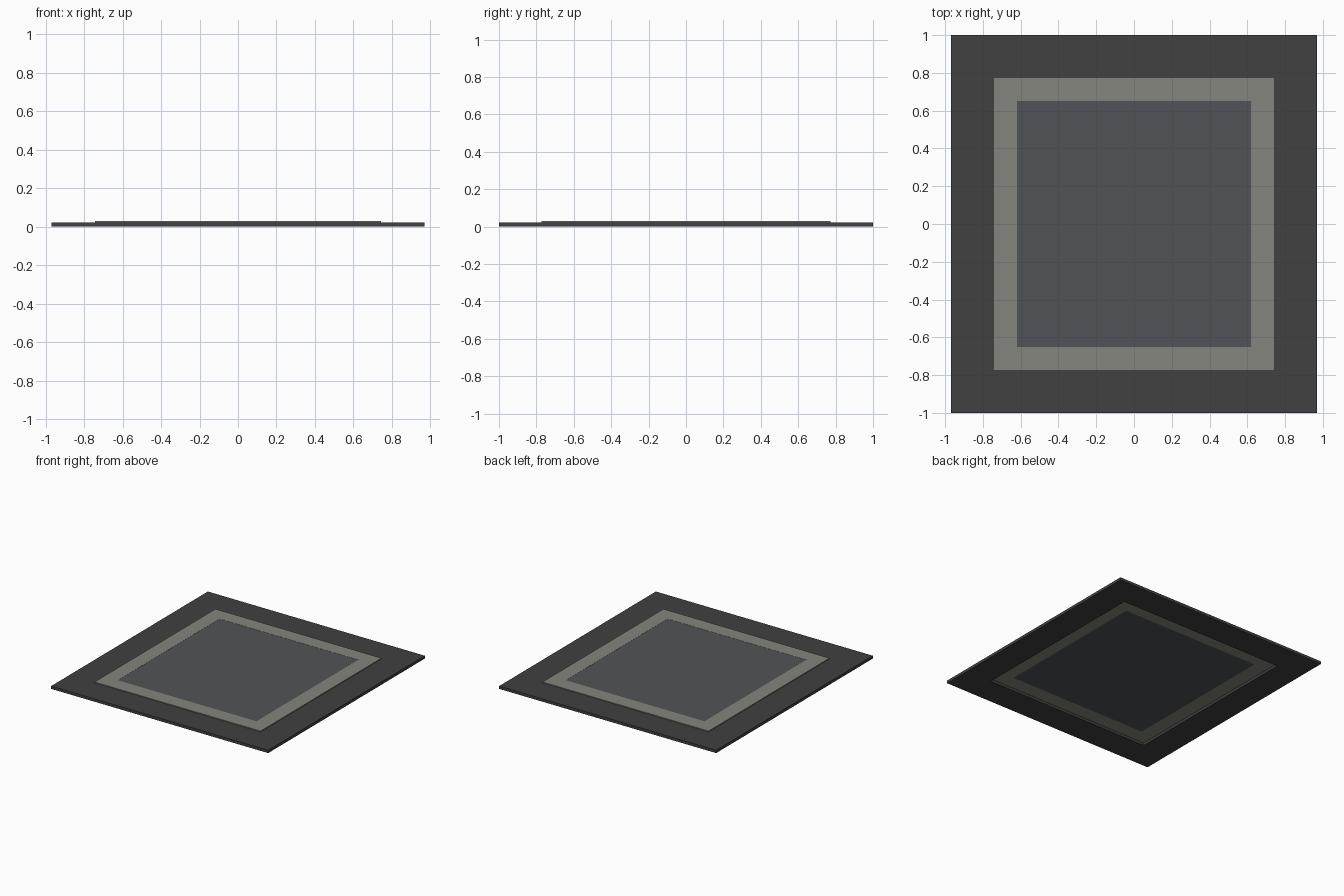
import bpy, bmesh

if "Cube" in bpy.data.objects:
    bpy.data.objects.remove(bpy.data.objects["Cube"])

def material(name, rgb):
    m = bpy.data.materials.new(name)
    m.diffuse_color = (*rgb, 1)
    m.use_nodes = True
    m.node_tree.nodes["Principled BSDF"].inputs["Base Color"].default_value = m.diffuse_color
    return m

def finish(name, bm, mat):
    bmesh.ops.recalc_face_normals(bm, faces=bm.faces)
    me = bpy.data.meshes.new(name)
    bm.to_mesh(me)
    bm.free()
    me.materials.append(mat)
    ob = bpy.data.objects.new(name, me)
    bpy.context.collection.objects.link(ob)

def rect_frame(name, outer, inner, z0, z1, mat):
    """Rectangular ring between two half-size rectangles."""
    bm = bmesh.new()
    corners = [(-1, -1), (1, -1), (1, 1), (-1, 1)]
    section = [(outer, z0), (outer, z1), (inner, z1), (inner, z0)]
    loops = [[bm.verts.new((sx * h[0], sy * h[1], z)) for sx, sy in corners]
             for h, z in section]
    for k in range(4):
        a, b = loops[k], loops[(k + 1) % 4]
        for i in range(4):
            j = (i + 1) % 4
            bm.faces.new((a[i], a[j], b[j], b[i]))
    finish(name, bm, mat)

def slab(name, half, z0, z1, mat):
    bm = bmesh.new()
    bmesh.ops.create_cube(bm, size=2)
    for v in bm.verts:
        v.co = (v.co.x * half[0], v.co.y * half[1], z1 if v.co.z > 0 else z0)
    finish(name, bm, mat)

dark = material("dark_border", (0.052, 0.052, 0.052))
light = material("pale_trim", (0.235, 0.235, 0.205))
grey = material("grey_panel", (0.083, 0.086, 0.092))

# Thick outer border with an opening
rect_frame("outer_border", (0.97, 1.0), (0.74, 0.77), 0.0, 0.023, dark)
# Thin raised trim spanning the opening's edge
rect_frame("trim_frame", (0.742, 0.772), (0.62, 0.65), 0.021, 0.03, light)
# Centre panel, almost flush with the trim
slab("centre_panel", (0.62, 0.65), 0.021, 0.029, grey)
